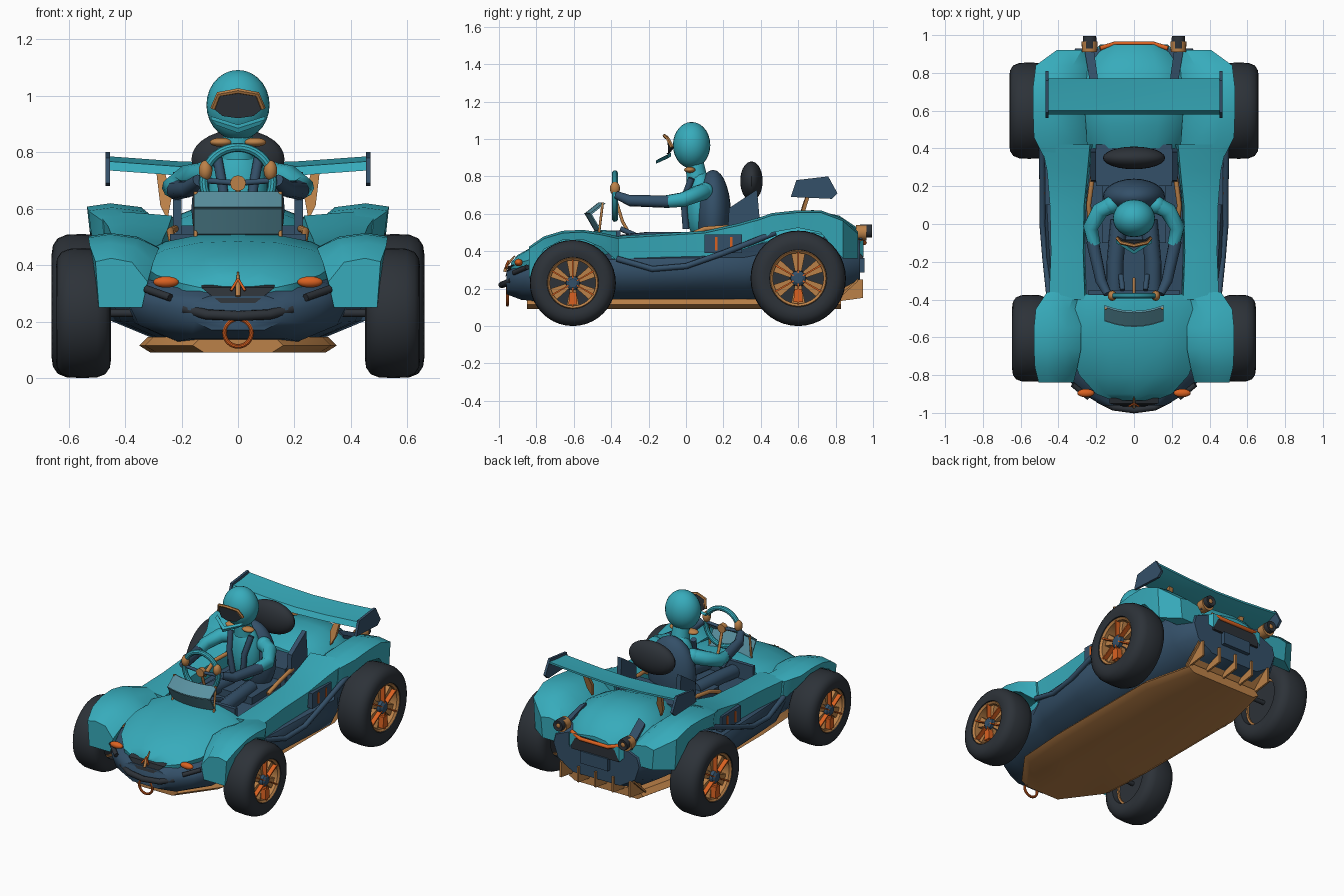
import bpy, bmesh, math
from mathutils import Vector, Matrix, Quaternion

if "Cube" in bpy.data.objects:
    bpy.data.objects.remove(bpy.data.objects["Cube"])


def material(name, c):
    m = bpy.data.materials.new(name)
    m.diffuse_color = (*c, 1)
    m.use_nodes = True
    m.node_tree.nodes["Principled BSDF"].inputs["Base Color"].default_value = m.diffuse_color
    return m


TEAL = material("teal", (0.038, 0.41, 0.50))
NAVY = material("navy", (0.034, 0.08, 0.14))
BLACK = material("charcoal", (0.026, 0.032, 0.04))
TAN = material("bronze", (0.50, 0.22, 0.065))
ORANGE = material("orange", (0.70, 0.12, 0.015))
GLASS = material("glass", (0.10, 0.28, 0.35))


def finish(name, bm, mat, mirror=False, angle=35):
    bmesh.ops.remove_doubles(bm, verts=bm.verts, dist=1e-5)
    bmesh.ops.recalc_face_normals(bm, faces=bm.faces)
    me = bpy.data.meshes.new(name)
    bm.to_mesh(me)
    bm.free()
    me.materials.append(mat)
    for p in me.polygons:
        p.use_smooth = True
    me.set_sharp_from_angle(angle=math.radians(angle))
    ob = bpy.data.objects.new(name, me)
    bpy.context.collection.objects.link(ob)
    if mirror:
        ob.modifiers.new("mirror", 'MIRROR')
    return ob


def skin(bm, rings, closed=False, caps=True):
    """Bridge rings of points with quads."""
    vs = [[bm.verts.new(p) for p in r] for r in rings]
    n, k = len(vs[0]), len(vs)
    for i in range(k if closed else k - 1):
        a, b = vs[i], vs[(i + 1) % k]
        for j in range(n):
            bm.faces.new((a[j], a[(j + 1) % n], b[(j + 1) % n], b[j]))
    if caps and not closed:
        bm.faces.new(vs[0])
        bm.faces.new(vs[-1])


def loft(name, sections, mat, mirror=False, whole=True, angle=35):
    """Loft along y; whole sections are given as right halves."""
    rings = []
    for y, pts in sections:
        if whole:
            pts = pts + [(-x, z) for x, z in reversed(pts) if x > 0]
        rings.append([(x, y, z) for x, z in pts])
    bm = bmesh.new()
    skin(bm, rings)
    return finish(name, bm, mat, mirror, angle)


def span(name, rings, mat):
    """Loft across x from (x, [(y, z), ...]) stations."""
    bm = bmesh.new()
    skin(bm, [[(x, y, z) for y, z in pts] for x, pts in rings])
    return finish(name, bm, mat)


def prism(name, pts, vec, mat, mirror=False):
    bm = bmesh.new()
    skin(bm, [pts, [Vector(p) + Vector(vec) for p in pts]])
    return finish(name, bm, mat, mirror)


def box(name, x, y, z, mat, mirror=False):
    pts = [(x[0], y[0], z[0]), (x[1], y[0], z[0]), (x[1], y[0], z[1]), (x[0], y[0], z[1])]
    return prism(name, pts, (0, y[1] - y[0], 0), mat, mirror)


def ball(name, c, r, mat, mirror=False):
    bm = bmesh.new()
    bmesh.ops.create_uvsphere(bm, u_segments=24, v_segments=14, radius=1,
                              matrix=Matrix.Translation(c) @ Matrix.Diagonal((*r, 1)))
    return finish(name, bm, mat, mirror)


def tube(name, pts, r, mat, mirror=False, sides=10):
    pts = [Vector(p) for p in pts]
    prev, q, rings = Vector((0, 0, 1)), Quaternion(), []
    for i, p in enumerate(pts):
        t = (pts[min(i + 1, len(pts) - 1)] - pts[max(i - 1, 0)]).normalized()
        q = prev.rotation_difference(t) @ q
        prev = t
        rad = r[i] if isinstance(r, (list, tuple)) else r
        rings.append([p + q @ Vector((rad * math.cos(a), rad * math.sin(a), 0))
                      for a in (math.tau * j / sides for j in range(sides))])
    bm = bmesh.new()
    skin(bm, rings)
    return finish(name, bm, mat, mirror, 50)


def lathe(name, c, profile, mat, axis='X', mirror=False, n=36, closed=False):
    """Spin (offset, radius) points about an axis through c."""
    rings = []
    for o, r in profile:
        ring = []
        for j in range(n):
            u, v = r * math.cos(math.tau * j / n), r * math.sin(math.tau * j / n)
            ring.append(Vector(c) + Vector((o, u, v) if axis == 'X' else (u, o, v)))
        rings.append(ring)
    bm = bmesh.new()
    skin(bm, rings, closed=closed, caps=False)
    return finish(name, bm, mat, mirror)


def torus(name, c, R, r, mat, axis='Y'):
    lathe(name, c, [(r * math.sin(math.tau * i / 10), R + r * math.cos(math.tau * i / 10))
                    for i in range(10)], mat, axis, closed=True)


# Wheels
for end, y, R, xo in (("front", -0.605, 0.23, 0.645), ("rear", 0.6, 0.255, 0.66)):
    h, xc = (xo - 0.45) / 2, (xo + 0.45) / 2
    c = (xc, y, R)

    def prof(pts):
        return [(o * h, r * R) for o, r in pts]
    lathe(end + "_tyre", c, prof([(-.93, .6), (-1, .72), (-.96, .84), (-.8, .94), (-.5, .99), (0, 1), (.5, .99),
          (.8, .94), (.96, .84), (1, .72), (.93, .6), (.7, .58), (-.7, .58)]), BLACK, mirror=True, n=40, closed=True)
    lathe(end + "_rim", c, prof([(.8, .61), (.9, .58), (.8, .53), (-.6, .53), (-.6, .61)]), TAN, mirror=True, closed=True)
    lathe(end + "_brake_disc", c, prof([(.15, 0), (.15, .54), (-.5, .54), (-.5, 0)]), BLACK, mirror=True)
    lathe(end + "_hub", c, prof([(.1, .18), (.8, .16), (.9, .1), (.9, 0)]), NAVY, mirror=True, n=12)
    tube(end + "_axle", [(0.3, y, R), (xc, y, R)], 0.014, BLACK, True)
    for k in range(6):
        a = math.tau * k / 6 + math.pi / 6
        d, t = Vector((0, math.cos(a), math.sin(a))), Vector((0, -math.sin(a), math.cos(a)))
        for part, x, w0, w1, m in (("spoke", .3, .06, .15, TAN), ("spoke_rib", .58, .014, .02, ORANGE)):
            o = Vector(c) + Vector((x * h, 0, 0))
            prism(f"{end}_{part}", [o + R * (d * r + t * w) for r, w in
                  ((.1, -w0), (.55, -w1), (.55, w1), (.1, w0))], (0.3 * h, 0, 0), m, True)
    prism(end + "_caliper", [(xc + .3 * h, y + R * u, R * (1 + v)) for u, v in
          ((-.1, -.5), (.1, -.5), (.08, -.22), (-.08, -.22))], (.62 * h, 0, 0), ORANGE, True)

# Lower hull
HULL = [(0, 0), (.55, 0), (.9, .25), (1, .6), (.95, .82), (.6, 1), (0, 1)]
loft("lower_hull", [(y, [(w * u, zb + (zt - zb) * v) for u, v in HULL]) for y, w, zb, zt in (
    (-.96, .17, .17, .29), (-.88, .30, .14, .33), (-.77, .39, .13, .36), (-.45, .41, .13, .40),
    (-.34, .46, .13, .41), (0, .48, .13, .415), (.32, .50, .13, .42), (.44, .42, .14, .45),
    (.8, .40, .16, .5), (.93, .31, .2, .46))], NAVY, angle=50)

# Floor pan and rear diffuser
loft("floor_pan", [(y, [(0, .09), (w - .04, .09), (w, .115), (w - .03, .145), (0, .145)]) for y, w in (
    (-.85, .16), (-.62, .33), (-.3, .35), (.5, .35), (.83, .27))], TAN)
prism("diffuser_ramp", [(-.27, .8, .13), (.27, .8, .13), (.27, .92, .24), (-.27, .92, .24)], (0, 0, .015), TAN)
for x in (-.25, -.125, 0, .125, .25):
    prism("diffuser_fin", [(x - .006, .8, .13), (x - .006, .945, .15), (x - .006, .945, .25), (x - .006, .86, .25)],
          (.012, 0, 0), TAN)

# Hood and rear deck
loft("hood", [(y, [(0, zt), (.4 * w, zt - .006), (.75 * w, zt - .03), (w, zl), (.92 * w, zl - .06), (0, zl - .06)])
     for y, w, zt, zl in ((-.935, .11, .34, .315), (-.9, .2, .38, .335), (-.8, .29, .435, .365),
                          (-.65, .345, .485, .405), (-.45, .345, .513, .44), (-.37, .30, .51, .44))], TEAL)
loft("rear_deck", [(y, [(0, zt), (.45 * w, zt - .01), (.8 * w, zt - .05), (w, zt - .12), (w, zl), (0, zl)])
     for y, w, zt, zl in ((.4, .25, .56, .42), (.52, .28, .605, .43), (.68, .29, .62, .44),
                          (.82, .27, .59, .45), (.91, .22, .53, .45), (.95, .18, .485, .46))], TEAL)


# Fenders and cockpit sides
def fender(name, rows, f=.3):
    loft(name, [(y, [(a, max(zt - .08, zb)), (a + f * (b - a), zt - .01), (a + .7 * (b - a), zt + .004),
                     (b, zt - .008), (b - .012, zb), (a + .02, zb)]) for y, a, b, zt, zb in rows],
         TEAL, True, False)


fender("front_fender", [(-.84, .32, .505, .42, .25), (-.76, .30, .525, .475, .41), (-.66, .28, .53, .505, .46),
                        (-.55, .28, .53, .51, .462), (-.45, .27, .52, .495, .42), (-.36, .25, .46, .475, .34)])
fender("cockpit_side", [(-.4, .25, .45, .475, .36), (-.15, .26, .44, .49, .35), (.1, .255, .445, .505, .37),
                        (.28, .235, .46, .545, .40), (.42, .22, .49, .585, .45)], .05)
fender("rear_fender", [(.36, .24, .48, .565, .43), (.46, .25, .53, .60, .5), (.6, .26, .535, .615, .525),
                       (.72, .26, .535, .615, .5), (.84, .24, .52, .57, .36), (.92, .22, .41, .50, .36)])

# Side trim
tube("side_rail", [(.45, -.37, .36), (.47, -.18, .305), (.485, 0, .32), (.485, .2, .39), (.49, .48, .5)], .016, NAVY, True)
box("side_panel", (.43, .47), (.1, .3), (.39, .49), NAVY, True)
for y in (.155, .235):
    box("side_panel_stripe", (.468, .474), (y, y + .014), (.405, .475), ORANGE, True)
prism("deck_strip", [(.19, .76, .565), (.235, .76, .54), (.265, .94, .46), (.215, .94, .48)], (0, 0, .02), NAVY, True)

# Nose details
tube("front_bumper", [(-.19, -.93, .245), (-.11, -.97, .225), (0, -.985, .22), (.11, -.97, .225), (.19, -.93, .245)], .018, BLACK)
tube("corner_bumper", [(.24, -.92, .285), (.325, -.85, .315)], .014, BLACK, True)
prism("nose_grille", [(-.13, -.95, .32), (-.06, -.965, .265), (.06, -.965, .265), (.13, -.95, .32)], (0, .03, .01), BLACK)
ball("front_lamp", (.255, -.895, .34), (.045, .022, .02), ORANGE, True)
torus("tow_ring", (0, -.955, .16), .048, .008, ORANGE)
tube("nose_ornament", [(0, -.97, .29), (0, -.955, .33), (0, -.915, .375)], [.009, .009, .003], TAN)
tube("nose_ornament_leg", [(0, -.95, .35), (.025, -.965, .31)], .005, ORANGE, True)

# Tail details
lathe("tail_lamp_housing", (.235, .91, .5), [(0, 0), (0, .04), (.055, .043), (.055, 0)], TAN, 'Y', True, 18)
lathe("tail_lamp_lens", (.235, .96, .508), [(-.03, .034), (.02, .036), (.035, .034), (.035, .022), (.02, 0)], BLACK, 'Y', True, 18)
ball("tail_lamp_bulb", (.235, .982, .508), (.02, .012, .02), TAN, True)
tube("tail_light_bar", [(-.18, .93, .465), (-.1, .955, .445), (.1, .955, .445), (.18, .93, .465)], .012, ORANGE)
box("tail_panel", (-.17, .17), (.9, .945), (.36, .45), BLACK)
box("rear_plate", (-.1, .1), (.93, .955), (.285, .365), NAVY)

# Rear wing
blade = [(.58, -.02), (.6, .012), (.68, .018), (.77, .03), (.77, .018), (.68, -.012)]
span("rear_wing", [(x, [(y, z0 + dz) for y, dz in blade]) for x, z0 in
     ((-.455, .755), (-.22, .738), (0, .73), (.22, .738), (.455, .755))], TEAL)
prism("wing_end_plate", [(.453, y, z) for y, z in ((.56, .69), (.59, .78), (.76, .80), (.81, .71), (.78, .68))],
      (.016, 0, 0), NAVY, True)
prism("wing_strut", [(.29, .655, .735), (.262, .655, .74), (.235, .62, .64), (.25, .6, .56), (.275, .615, .61)],
      (0, .02, 0), TAN, True)

# Cockpit
box("dashboard", (-.24, .24), (-.375, -.35), (.4, .51), NAVY)
tube("cockpit_rail", [(.23, -.02, .47), (.24, .1, .52), (.22, .25, .53)], .013, TAN, True)
prism("seat_fin", [(.2, .22, .45), (.2, .23, .63), (.2, .38, .73), (.2, .4, .5)], (.03, 0, 0), NAVY, True)
box("seat_support", (-.2, .2), (.2, .42), (.4, .54), NAVY)
ball("seat_back", (0, .145, .6), (.165, .095, .235), NAVY)
ball("headrest", (0, .35, .775), (.165, .06, .105), BLACK)
box("seat_base", (-.17, .17), (-.1, .2), (.4, .46), NAVY)


# Windscreen, curved back toward its ends
def screen(name, p, q):
    rows = []
    for i in range(7):
        x = .155 * (i / 3 - 1)
        k = .03 * (x / .155) ** 2
        rows.append((x, [(p[0] + k, p[1]), (q[0] + k, q[1]), (q[0] + k + .01, q[1] - .004), (p[0] + k + .01, p[1] - .004)]))
    span(name, rows, GLASS)


screen("windscreen", (-.545, .60), (-.47, .66))
screen("windscreen_lower", (-.545, .605), (-.49, .51))
tube("windscreen_strut", [(.15, -.445, .66), (.15, -.465, .5)], .007, TAN, True)

# Steering wheel
torus("steering_wheel", (0, -.38, .695), .122, .016, TEAL)
lathe("steering_hub", (0, -.38, .69), [(-.015, 0), (-.015, .028), (.015, .028), (.015, 0)], TAN, 'Y', n=12)
tube("steering_spoke", [(0, -.38, .69), (.12, -.38, .70)], .01, NAVY, True)
tube("steering_column", [(0, -.38, .69), (0, -.34, .56), (0, -.29, .47)], .009, TAN)
tube("pedal_lever", [(.06, -.35, .52), (.07, -.27, .485)], .014, NAVY, True)

# Driver
ball("torso", (0, .075, .65), (.105, .08, .185), TEAL)
tube("neck", [(0, .06, .78), (0, .045, .88)], [.06, .05], TEAL)
ball("collar", (.06, .02, .835), (.04, .03, .016), TAN, True)
tube("harness_strap", [(.075, .03, .79), (.055, -.012, .68), (.035, 0, .52)], .018, NAVY, True)
tube("upper_arm", [(.12, .1, .72), (.18, .07, .71), (.23, -.02, .675), (.21, -.11, .665)], [.045, .045, .04, .034], TEAL, True)
ball("shoulder", (.12, .1, .72), (.047, .047, .047), TEAL, True)
tube("forearm", [(.22, -.09, .665), (.175, -.3, .67), (.14, -.37, .70)], [.034, .03, .022], NAVY, True)
ball("hand", (.115, -.38, .735), (.024, .027, .036), TAN, True)
tube("leg", [(.08, .02, .46), (.1, -.2, .46), (.1, -.38, .44)], .045, NAVY, True)

# Helmet with a raised visor and chin guard
ball("helmet", (0, .03, .967), (.112, .1, .124), TEAL)
visor = [(-.088, -.075, .955), (-.068, -.1, 1.005), (0, -.115, 1.017), (.068, -.1, 1.005), (.088, -.075, .955),
         (.055, -.095, .928), (0, -.105, .92), (-.055, -.095, .928)]
prism("visor", visor, (0, .012, 0), BLACK)
tube("visor_frame", visor[:5], .01, TAN, sides=6)
prism("chin_guard", [(.095, -.1, .915), (0, -.16, .885), (-.095, -.1, .915),
                     (-.075, -.1, .895), (0, -.16, .868), (.075, -.1, .895)], (0, .02, .012), TEAL)
